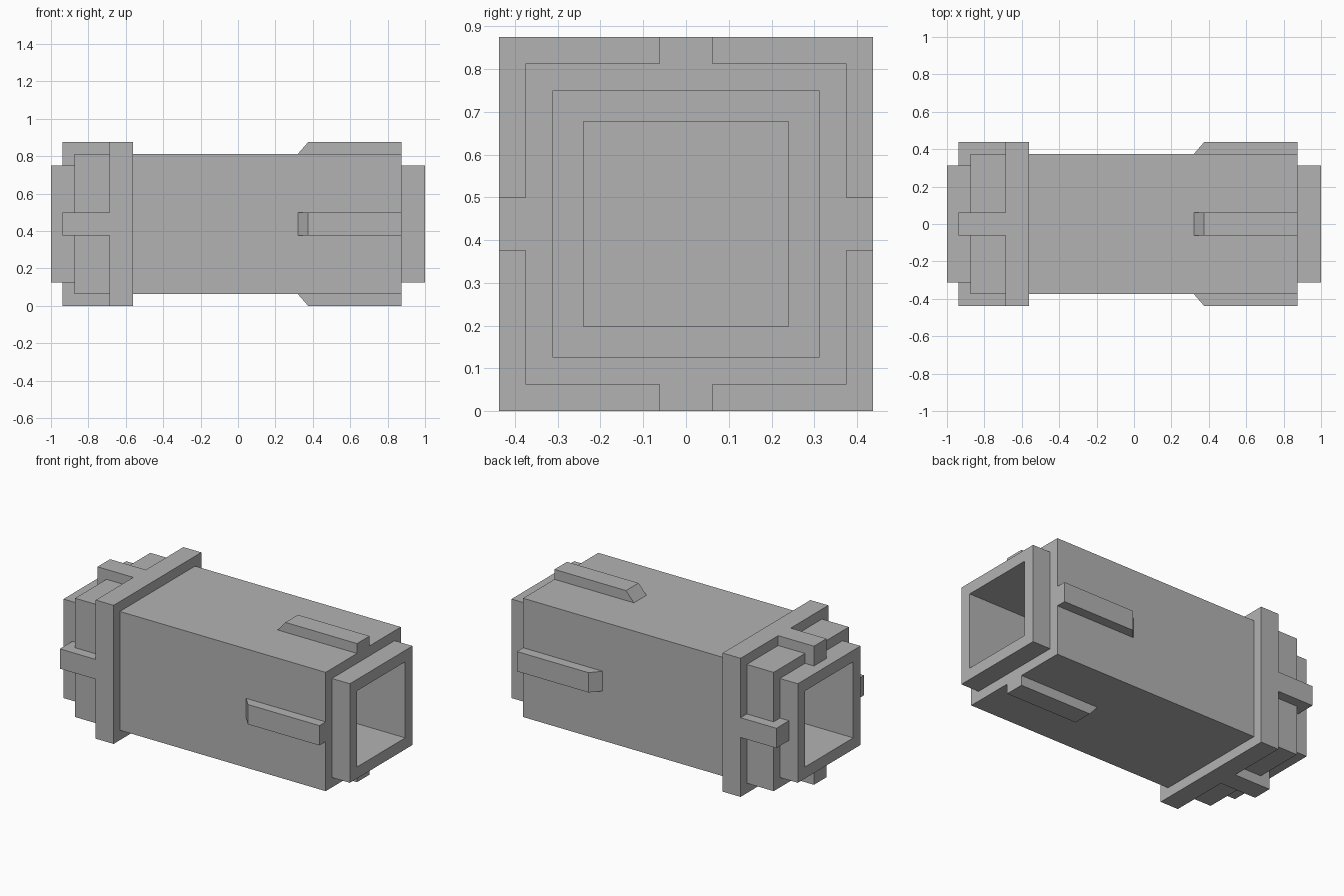
import bpy
import bmesh
from math import pi
from mathutils import Matrix

cube = bpy.data.objects.get("Cube")
if cube:
    bpy.data.objects.remove(cube, do_unlink=True)

AXIS_Z = 0.4375   # height of the long axis
OUTER, BODY, COLLAR, BORE = 0.4375, 0.375, 0.3125, 0.24

grey = bpy.data.materials.new("plain_grey")
grey.use_nodes = True
colour = (0.45, 0.45, 0.45, 1)
grey.diffuse_color = colour
grey.node_tree.nodes["Principled BSDF"].inputs["Base Color"].default_value = colour


def finish(name, bm):
    bmesh.ops.recalc_face_normals(bm, faces=bm.faces)
    mesh = bpy.data.meshes.new(name)
    bm.to_mesh(mesh)
    bm.free()
    mesh.materials.append(grey)
    obj = bpy.data.objects.new(name, mesh)
    obj.location.z = AXIS_Z
    bpy.context.collection.objects.link(obj)


def square_sweep(name, profile):
    """Skin square rings of (x, half width), closed by a face at each end."""
    bm = bmesh.new()
    corners = ((-1, -1), (1, -1), (1, 1), (-1, 1))
    rings = [[bm.verts.new((x, h * a, h * b)) for a, b in corners]
             for x, h in profile]
    for r, s in zip(rings, rings[1:]):
        for i in range(4):
            j = (i + 1) % 4
            bm.faces.new((r[i], r[j], s[j], s[i]))
    bm.faces.new(rings[0])
    bm.faces.new(rings[-1])
    finish(name, bm)


def bar(name, profile, turn, half=0.0625):
    """Extrude an (x, height) profile across y, then turn it about the axis."""
    bm = bmesh.new()
    face = bm.faces.new([bm.verts.new((x, -half, z)) for x, z in profile])
    ext = bmesh.ops.extrude_face_region(bm, geom=[face])["geom"]
    verts = [v for v in ext if isinstance(v, bmesh.types.BMVert)]
    bmesh.ops.translate(bm, verts=verts, vec=(0, 2 * half, 0))
    bmesh.ops.transform(bm, verts=bm.verts, matrix=Matrix.Rotation(turn, 4, "X"))
    finish(name, bm)


# Stepped square housing with a flange, end collars and a socket at each end
square_sweep("housing", [
    (0.03, BORE), (1, BORE), (1, COLLAR), (0.875, COLLAR),
    (0.875, BODY), (-0.5625, BODY), (-0.5625, OUTER), (-0.6875, OUTER),
    (-0.6875, BODY), (-0.875, BODY), (-0.875, COLLAR), (-1, COLLAR),
    (-1, BORE), (-0.03, BORE)])

# One tapered rib and one prong on each of the four sides
rib = [(0.32, BODY), (0.875, BODY), (0.875, OUTER), (0.375, OUTER)]
prong = [(-0.9375, COLLAR), (-0.6875, COLLAR), (-0.6875, OUTER), (-0.9375, OUTER)]
for i, side in enumerate(("top", "front", "bottom", "back")):
    bar(side + "_rib", rib, i * pi / 2)
    bar(side + "_prong", prong, i * pi / 2)
